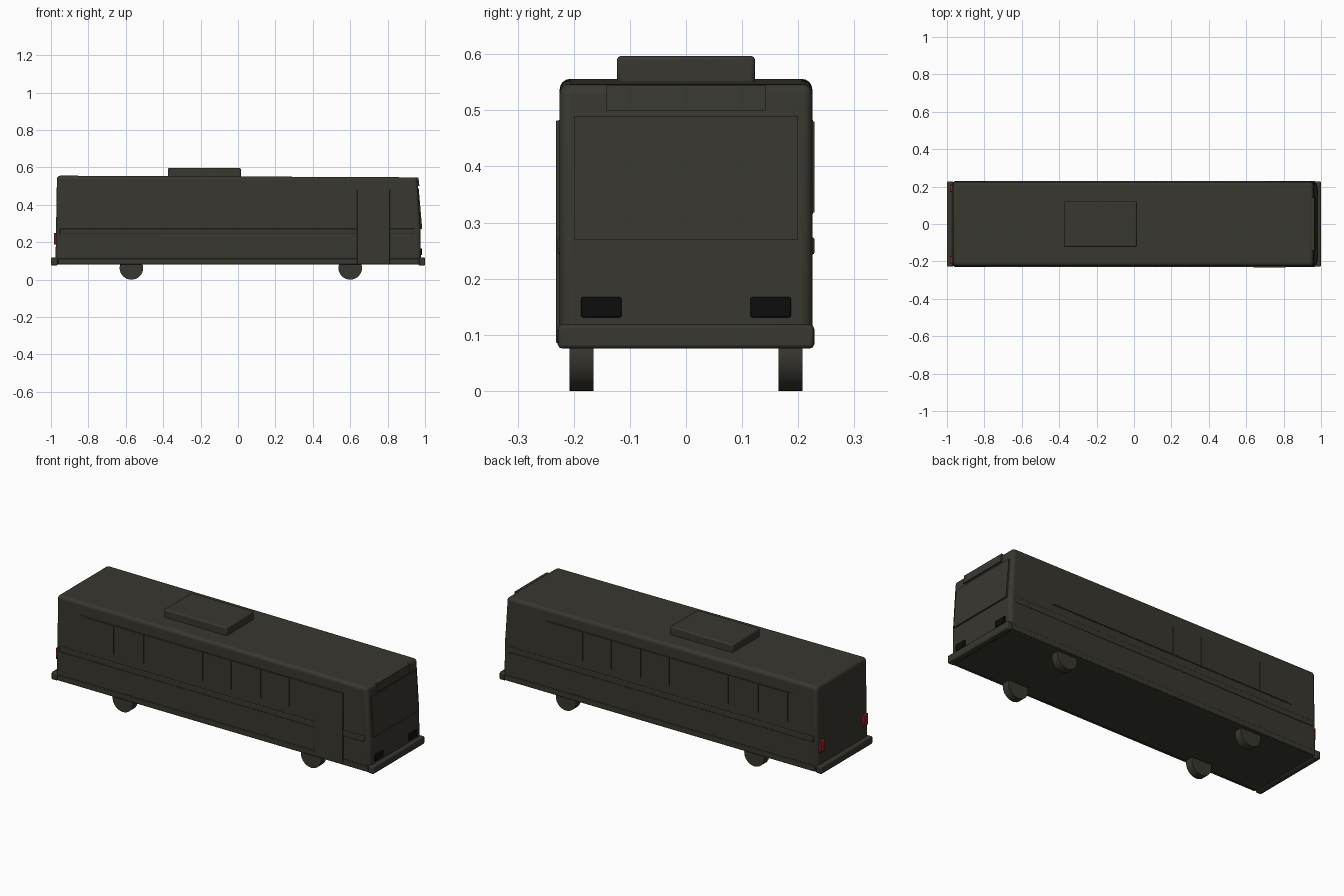
import bpy, bmesh, math
from mathutils import Matrix

if "Cube" in bpy.data.objects:
    bpy.data.objects.remove(bpy.data.objects["Cube"])


def material(name, rgb):
    m = bpy.data.materials.new(name)
    m.diffuse_color = (*rgb, 1)
    m.use_nodes = True
    m.node_tree.nodes["Principled BSDF"].inputs["Base Color"].default_value = m.diffuse_color
    return m


OLIVE = material("dark olive", (0.040, 0.038, 0.029))
BLACK = material("lamp black", (0.004, 0.004, 0.004))
RED = material("lamp red", (0.28, 0.015, 0.02))


def finish(name, bm, mat, bevel=0, segments=2):
    bmesh.ops.recalc_face_normals(bm, faces=bm.faces)
    me = bpy.data.meshes.new(name)
    bm.to_mesh(me)
    bm.free()
    me.materials.append(mat)
    ob = bpy.data.objects.new(name, me)
    bpy.context.collection.objects.link(ob)
    if bevel:
        mod = ob.modifiers.new("bevel", "BEVEL")
        mod.width = bevel
        mod.segments = segments
    bpy.ops.object.select_all(action='DESELECT')
    ob.select_set(True)
    bpy.context.view_layer.objects.active = ob
    bpy.ops.object.shade_smooth_by_angle(angle=math.radians(35))
    return ob


def prism(name, profile, y0, y1, mat, bevel=0, segments=2):
    """Extrude an (x, z) side profile across y."""
    bm = bmesh.new()
    face = bm.faces.new([bm.verts.new((x, y0, z)) for x, z in profile])
    new = bmesh.ops.extrude_face_region(bm, geom=[face])["geom"]
    bmesh.ops.translate(bm, vec=(0, y1 - y0, 0),
                        verts=[v for v in new if isinstance(v, bmesh.types.BMVert)])
    return finish(name, bm, mat, bevel, segments)


def box(name, x, y, z, mat, bevel=0, segments=2):
    profile = [(x[0], z[0]), (x[1], z[0]), (x[1], z[1]), (x[0], z[1])]
    return prism(name, profile, y[0], y[1], mat, bevel, segments)


# Body shell, with leaning front and rear ends
prism("body", [(-0.976, 0.08), (0.978, 0.08), (0.976, 0.27), (0.958, 0.547), (-0.968, 0.556)],
      -0.225, 0.225, OLIVE, 0.018, 4)

# Roof unit
box("roof_unit", (-0.375, 0.015), (-0.123, 0.123), (0.545, 0.597), OLIVE, 0.007)

# Windscreen and destination panel, leaning plates on the front
prism("windscreen", [(0.974, 0.27), (0.985, 0.27), (0.966, 0.49), (0.960, 0.49)],
      -0.2, 0.2, OLIVE)
prism("destination_panel", [(0.955, 0.50), (0.970, 0.50), (0.965, 0.545), (0.950, 0.545)],
      -0.142, 0.142, OLIVE)

# Bumpers
box("front_bumper", (0.965, 1.0), (-0.228, 0.228), (0.076, 0.118), OLIVE, 0.006)
box("rear_bumper", (-1.0, -0.965), (-0.228, 0.228), (0.076, 0.118), OLIVE, 0.006)

# Side trim and windows, repeated on both sides
edges = [-0.793, -0.61, -0.423, -0.236, -0.058, 0.12, 0.302, 0.48, 0.64]
for side, s in (("right", -1), ("left", 1)):
    ys = sorted((s * 0.215, s * 0.229))
    box(side + "_belt_rail", (-0.952, 0.942), ys, (0.243, 0.274), OLIVE, 0.004)
    box(side + "_skirt", (-0.962, 0.97), ys, (0.081, 0.112), OLIVE, 0.003)
    band = sorted((s * 0.215, s * 0.2265))
    last = 0.64 if s < 0 else 0.71
    box(side + "_window_band", (-0.82, last), band, (0.315, 0.483), OLIVE)
    cuts = edges[:-1] + [last]
    for i in range(len(cuts) - 1):
        box(f"{side}_window_{i + 1}", (cuts[i] + 0.002, cuts[i + 1] - 0.002),
            ys, (0.318, 0.480), OLIVE)

# Entrance door
box("door", (0.637, 0.812), (-0.2315, -0.215), (0.085, 0.482), OLIVE, 0.002)

# Lamps and wheels
for side, s in (("right", -1), ("left", 1)):
    box(side + "_headlight", (0.965, 0.985), sorted((s * 0.115, s * 0.187)),
        (0.131, 0.167), BLACK, 0.003)
    box(side + "_tail_light", (-0.985, -0.962), sorted((s * 0.172, s * 0.210)),
        (0.187, 0.250), RED, 0.003)
    for end, x in (("rear", -0.57), ("front", 0.60)):
        bm = bmesh.new()
        bmesh.ops.create_cone(
            bm, cap_ends=True, segments=32, radius1=0.063, radius2=0.063, depth=0.043,
            matrix=Matrix.Translation((x, s * 0.1865, 0.063)) @ Matrix.Rotation(math.pi / 2, 4, 'X'))
        finish(f"{end}_{side}_wheel", bm, OLIVE)
